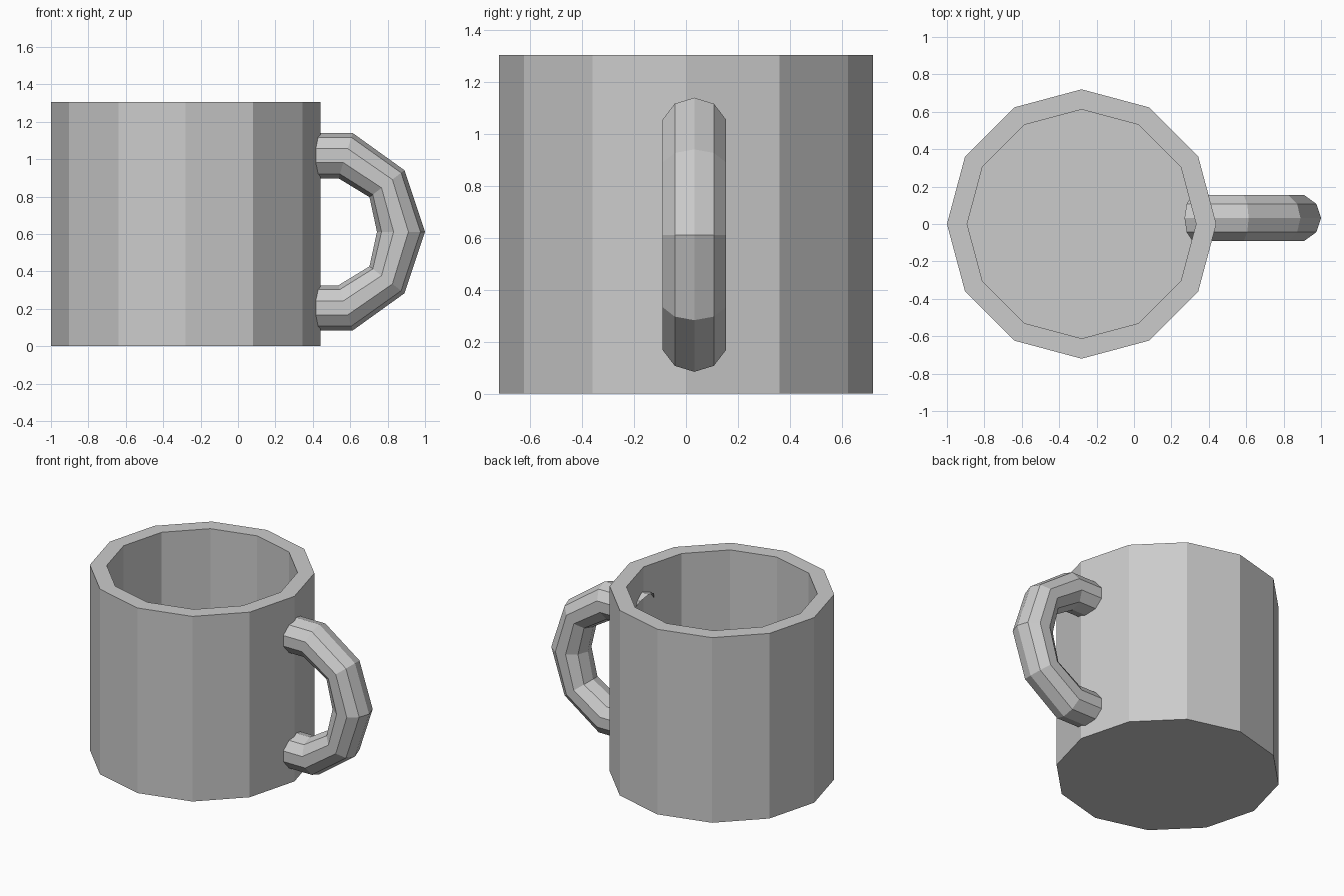
import bpy, bmesh
from math import sin, cos, pi
from mathutils import Vector

if "Cube" in bpy.data.objects:
    bpy.data.objects.remove(bpy.data.objects["Cube"])

CX, SIDES, HEIGHT = -0.28, 12, 1.305


def make_object(name, bm):
    bmesh.ops.recalc_face_normals(bm, faces=bm.faces)
    mesh = bpy.data.meshes.new(name)
    bm.to_mesh(mesh)
    bm.free()
    obj = bpy.data.objects.new(name, mesh)
    bpy.context.collection.objects.link(obj)
    return obj


def bridge(bm, rings):
    n = len(rings[0])
    for a, b in zip(rings, rings[1:]):
        for i in range(n):
            j = (i + 1) % n
            bm.faces.new((a[i], a[j], b[j], b[i]))


# Cup: 12-sided profile going up the outside, over the rim and down inside
bm = bmesh.new()
profile = [(0.72, 0), (0.72, HEIGHT), (0.612, HEIGHT), (0.612, 0.1)]
rings = [[bm.verts.new((CX + r * cos(2 * pi * i / SIDES),
                        r * sin(2 * pi * i / SIDES), z)) for i in range(SIDES)]
         for r, z in profile]
bridge(bm, rings)
bm.faces.new(rings[0])
bm.faces.new(rings[-1])
make_object("cup", bm)

# Handle: ten-sided tube; each ring spans an outer and an inner (x, z) point
bm = bmesh.new()
MID_Z, HANDLE_Y, WIDTH, TUBE_SIDES = 0.612, 0.032, 0.128, 10
upper = [((0.27, 1.14), (0.39, 0.898)),
         ((0.613, 1.14), (0.537, 0.898)),
         ((0.89, 0.941), (0.703, 0.797))]
middle = [((1.0, MID_Z), (0.743, MID_Z))]
lower = [tuple((x, 2 * MID_Z - z) for x, z in pair) for pair in reversed(upper)]
rings = []
for outer, inner in upper + middle + lower:
    o = Vector((outer[0], HANDLE_Y, outer[1]))
    n = Vector((inner[0], HANDLE_Y, inner[1]))
    ring = []
    for i in range(TUBE_SIDES):
        a = 2 * pi * i / TUBE_SIDES
        p = (o + n) / 2 + (o - n) / 2 * cos(a) + Vector((0, WIDTH * sin(a), 0))
        ring.append(bm.verts.new(p))
    rings.append(ring)
bridge(bm, rings)
make_object("handle", bm)
